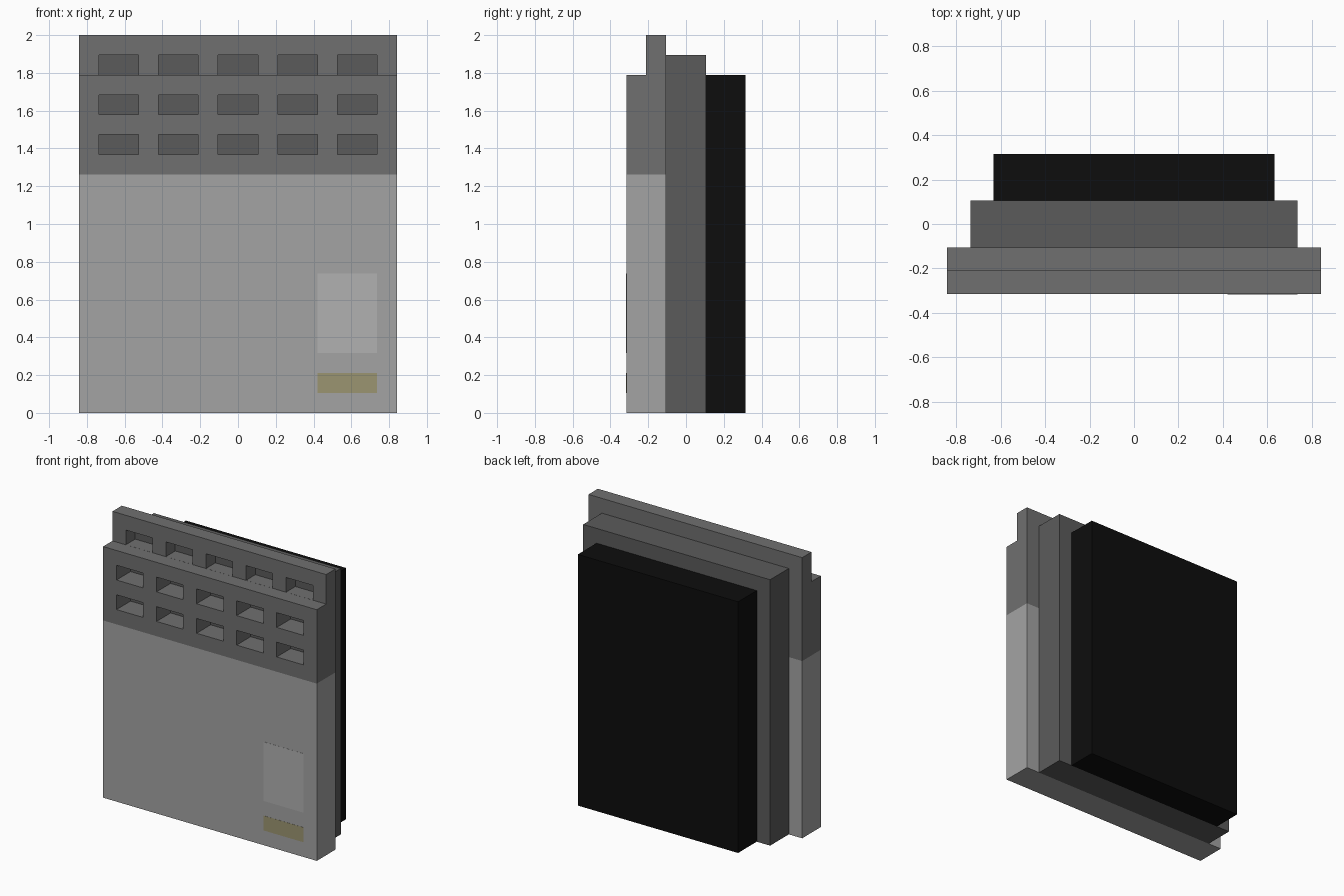
import bpy, bmesh

if "Cube" in bpy.data.objects:
    bpy.data.objects.remove(bpy.data.objects["Cube"])

U = 2 / 19  # modelling unit: the model is 16 x 6 x 19 units


def material(name, r, g, b):
    m = bpy.data.materials.new(name)
    m.diffuse_color = (r, g, b, 1)
    m.use_nodes = True
    m.node_tree.nodes["Principled BSDF"].inputs["Base Color"].default_value = m.diffuse_color
    return m


LIGHT = material("light_grey", 0.37, 0.37, 0.37)
MID = material("mid_grey", 0.16, 0.16, 0.16)
DARK = material("dark_grey", 0.105, 0.105, 0.105)
BLACK = material("black", 0.004, 0.004, 0.004)
PALE = material("pale_grey", 0.44, 0.44, 0.44)
OLIVE = material("olive", 0.33, 0.30, 0.165)


def prism(bm, x0, x1, profile):
    """Extrude a (y, z) profile along x."""
    face = bm.faces.new([bm.verts.new((x0 * U, y * U, z * U)) for y, z in profile])
    out = bmesh.ops.extrude_face_region(bm, geom=[face])["geom"]
    verts = [v for v in out if isinstance(v, bmesh.types.BMVert)]
    bmesh.ops.translate(bm, verts=verts, vec=((x1 - x0) * U, 0, 0))


def box(bm, x0, x1, y0, y1, z0, z1):
    prism(bm, x0, x1, [(y0, z0), (y1, z0), (y1, z1), (y0, z1)])


def finish(name, bm, mat=None):
    bmesh.ops.recalc_face_normals(bm, faces=bm.faces)
    me = bpy.data.meshes.new(name)
    bm.to_mesh(me)
    bm.free()
    ob = bpy.data.objects.new(name, me)
    bpy.context.collection.objects.link(ob)
    if mat:
        me.materials.append(mat)
    return ob


def block(name, mat, *dims):
    bm = bmesh.new()
    box(bm, *dims)
    return finish(name, bm, mat)


# Stacked layers from front to back
block("front_wall", LIGHT, -8, 8, -3, -1, 0, 12)
block("middle_layer", DARK, -7, 7, -1, 1, 0, 18)
block("back_layer", BLACK, -6, 6, 1, 3, 0, 17)

# Stepped upper front with its window openings
bm = bmesh.new()
prism(bm, -8, 8, [(-3, 12), (-1, 12), (-1, 19), (-2, 19), (-2, 17), (-3, 17)])
upper = finish("upper_front", bm, MID)

cut, backs = bmesh.new(), bmesh.new()
for i in range(5):
    x = -7 + 3 * i
    for z in (13, 15):
        box(cut, x, x + 2, -3.5, -0.5, z, z + 1)
        box(backs, x, x + 2, -1.5, -1, z, z + 1)
    box(cut, x, x + 2, -2.5, -0.5, 17.005, 18)
cutter = finish("window_cutter", cut)
cutter.hide_render = True
cutter.hide_viewport = True
cutter.display_type = 'WIRE'
finish("window_backs", backs, DARK)

mod = upper.modifiers.new("windows", 'BOOLEAN')
mod.operation = 'DIFFERENCE'
mod.solver = 'EXACT'
mod.object = cutter

# Flush inlays on the front wall
block("pale_panel", PALE, 4, 7, -3.01, -2.9, 3, 7)
block("olive_strip", OLIVE, 4, 7, -3.01, -2.9, 1, 2)
